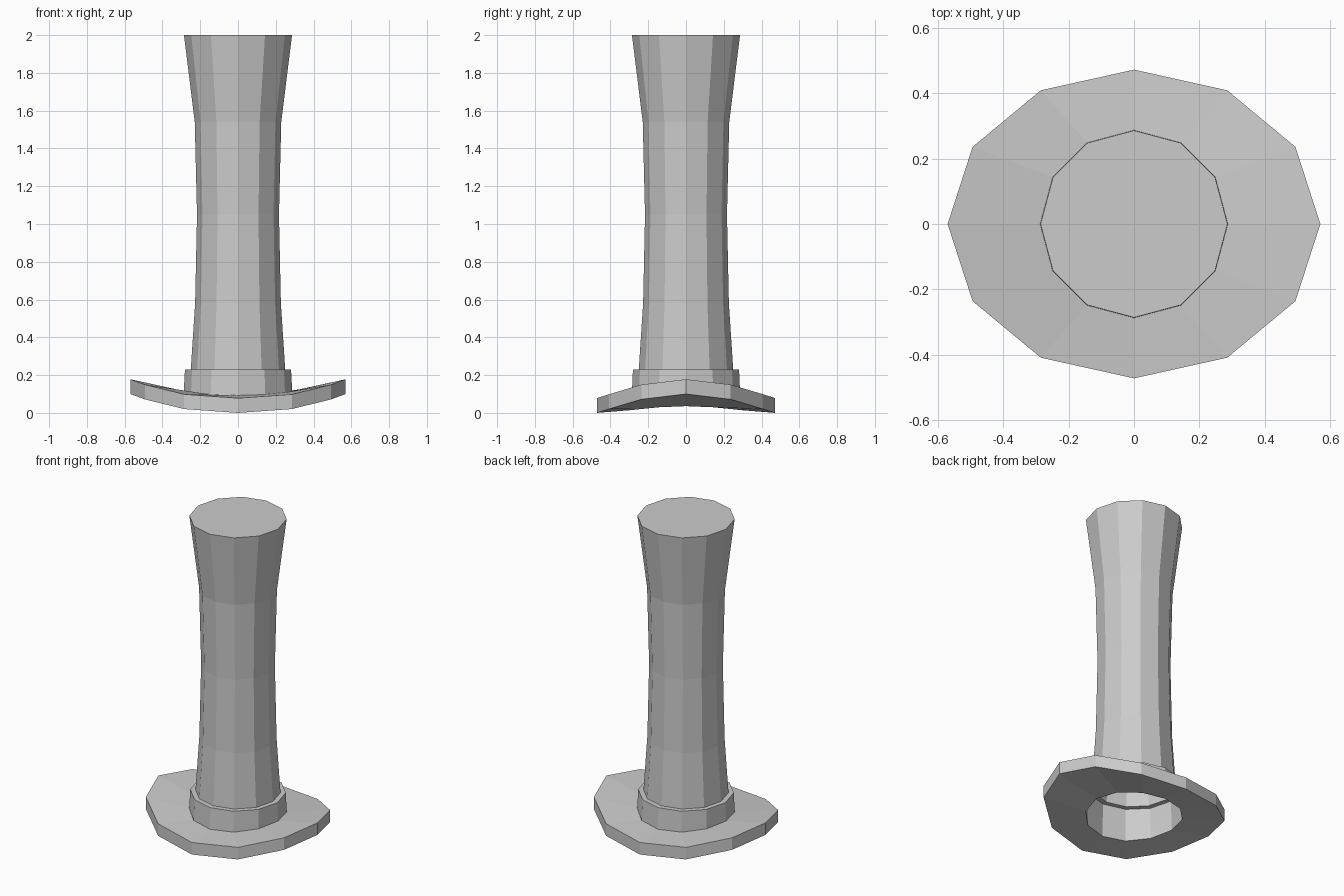
import bpy, bmesh
from math import sin, cos, pi

if "Cube" in bpy.data.objects:
    bpy.data.objects.remove(bpy.data.objects["Cube"])

SIDES = 12


def saddle(height):
    # rings on the guard rise toward +x and -x
    return lambda x: height + 0.1 * (abs(x) / 0.57) ** 2.3


def ring_shell(name, rings, cap_last=False):
    """Bridge 12-sided rings given as (x radius, y radius, z or z-function)."""
    bm = bmesh.new()
    loops = []
    for rx, ry, z in rings:
        loop = []
        for i in range(SIDES):
            a = 2 * pi * i / SIDES
            x, y = rx * cos(a), ry * sin(a)
            loop.append(bm.verts.new((x, y, z(x) if callable(z) else z)))
        loops.append(loop)
    for lo, hi in zip(loops, loops[1:]):
        for i in range(SIDES):
            j = (i + 1) % SIDES
            bm.faces.new((lo[i], lo[j], hi[j], hi[i]))
    if cap_last:
        bm.faces.new(loops[-1])
    mesh = bpy.data.meshes.new(name)
    bm.to_mesh(mesh)
    bm.free()
    ob = bpy.data.objects.new(name, mesh)
    bpy.context.collection.objects.link(ob)
    return ob


# Curved oval guard: underside, rim and top around an open hole
bottom, top = saddle(0.0), saddle(0.078)
inner_bottom, inner_top = saddle(0.015), saddle(0.093)
ring_shell("guard", [
    (0.287, 0.287, inner_bottom),
    (0.57, 0.472, bottom),
    (0.57, 0.472, top),
    (0.287, 0.287, inner_top),
])

# Collar lining the hole, with a narrow ledge at the top
ring_shell("collar", [
    (0.287, 0.287, inner_bottom),
    (0.287, 0.287, inner_top),
    (0.281, 0.281, 0.23),
    (0.25, 0.25, 0.23),
])

# Waisted grip, open below and closed at the flared end
grip_profile = [(0.25, 0.23), (0.227, 0.58), (0.217, 1.05),
                (0.229, 1.54), (0.286, 2.0)]
ring_shell("grip", [(r, r, z) for r, z in grip_profile], cap_last=True)
